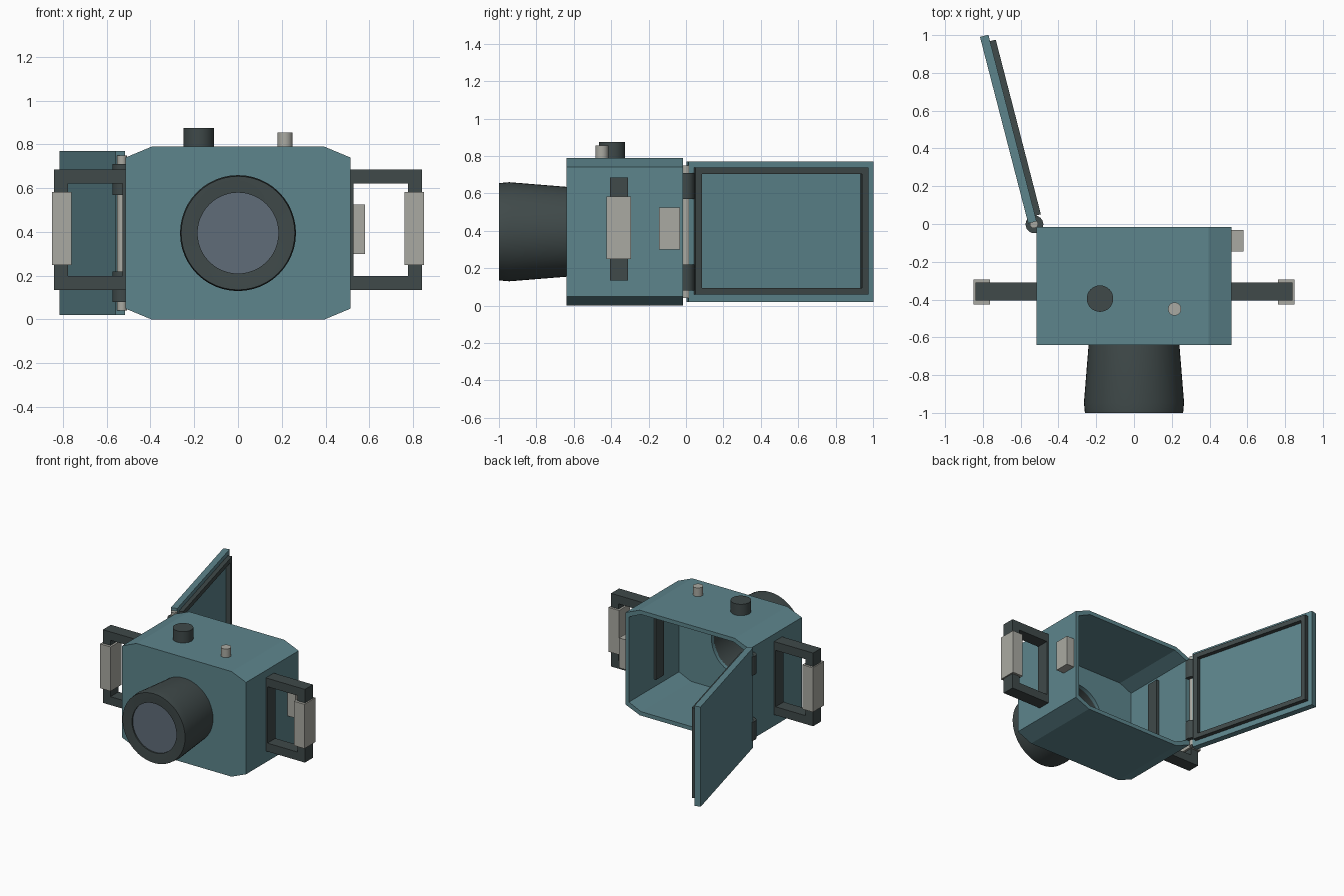
import bpy, bmesh, math
from mathutils import Matrix, Vector

if "Cube" in bpy.data.objects:
    bpy.data.objects.remove(bpy.data.objects["Cube"])


def material(name, rgb):
    m = bpy.data.materials.new(name)
    m.diffuse_color = (*rgb, 1)
    m.use_nodes = True
    m.node_tree.nodes["Principled BSDF"].inputs["Base Color"].default_value = m.diffuse_color
    return m


TEAL = material("teal shell", (0.11, 0.235, 0.265))
DARK = material("dark rubber", (0.05, 0.067, 0.067))
GREY = material("pale grey", (0.40, 0.40, 0.36))
GLASS = material("lens glass", (0.115, 0.15, 0.19))


def finish(name, bm, mat, smooth=False):
    bmesh.ops.recalc_face_normals(bm, faces=bm.faces[:])
    mesh = bpy.data.meshes.new(name)
    bm.to_mesh(mesh)
    bm.free()
    ob = bpy.data.objects.new(name, mesh)
    bpy.context.collection.objects.link(ob)
    mesh.materials.append(mat)
    if smooth:
        bpy.ops.object.select_all(action='DESELECT')
        ob.select_set(True)
        bpy.context.view_layer.objects.active = ob
        bpy.ops.object.shade_smooth_by_angle(angle=math.radians(30))
    return ob


def add_box(bm, lo, hi):
    lo, hi = Vector(lo), Vector(hi)
    m = Matrix.Translation((lo + hi) / 2) @ Matrix.Diagonal((*(hi - lo), 1))
    bmesh.ops.create_cube(bm, size=1, matrix=m)


def box(name, lo, hi, mat):
    bm = bmesh.new()
    add_box(bm, lo, hi)
    return finish(name, bm, mat)


def extrude(name, pts, axis, lo, hi, mat):
    """Prism from a 2D outline; axis 'Y' gives x,z outlines, 'X' gives y,z outlines."""
    bm = bmesh.new()
    put = (lambda a, b, d: (a, d, b)) if axis == 'Y' else (lambda a, b, d: (d, a, b))
    face = bm.faces.new([bm.verts.new(put(a, b, lo)) for a, b in pts])
    new = bmesh.ops.extrude_face_region(bm, geom=[face])["geom"]
    shift = Vector(put(0, 0, hi - lo))
    bmesh.ops.translate(bm, vec=shift, verts=[v for v in new if isinstance(v, bmesh.types.BMVert)])
    return finish(name, bm, mat)


def cylinder(name, x, y, z0, z1, r, mat, n=32):
    bm = bmesh.new()
    bmesh.ops.create_cone(bm, cap_ends=True, segments=n, radius1=r, radius2=r, depth=z1 - z0,
                          matrix=Matrix.Translation((x, y, (z0 + z1) / 2)))
    return finish(name, bm, mat, True)


def frame(name, a0, a1, z0, z1, width, d0, d1, axis, mat):
    """Rectangular ring made of four prisms joined at mitred corners."""
    bm = bmesh.new()
    put = (lambda a, z, d: (a, d, z)) if axis == 'Y' else (lambda a, z, d: (d, a, z))
    rings = []
    for d, w in ((d0, 0), (d1, 0), (d1, width), (d0, width)):
        rings.append([bm.verts.new(put(a, z, d)) for a, z in
                      ((a0 + w, z0 + w), (a1 - w, z0 + w), (a1 - w, z1 - w), (a0 + w, z1 - w))])
    for i in range(4):
        r, s = rings[i], rings[(i + 1) % 4]
        for j in range(4):
            k = (j + 1) % 4
            bm.faces.new((r[j], r[k], s[k], s[j]))
    return finish(name, bm, mat)


def lathe_y(name, profile, zc, mat, n=48, closed=False):
    """Revolve (radius, y) points about a front-to-back axis."""
    bm = bmesh.new()
    rings = [[bm.verts.new((r * math.cos(2 * math.pi * i / n), y, zc + r * math.sin(2 * math.pi * i / n)))
              for i in range(n)] for r, y in profile]
    pairs = list(zip(rings, rings[1:] + rings[:1])) if closed else list(zip(rings, rings[1:]))
    for a, b in pairs:
        for i in range(n):
            k = (i + 1) % n
            bm.faces.new((a[i], a[k], b[k], b[i]))
    if not closed:
        bm.faces.new(rings[0])
        bm.faces.new(rings[-1])
    return finish(name, bm, mat, True)


def octagon(hx, cx, z0, z1, cz):
    return [(-cx, z0), (cx, z0), (hx, z0 + cz), (hx, z1 - cz),
            (cx, z1), (-cx, z1), (-hx, z1 - cz), (-hx, z0 + cz)]


# Hollow housing, open at the back, with a round lens opening
ZC = 0.395
housing = extrude("housing", octagon(0.515, 0.395, 0, 0.79, 0.05), 'Y', -0.64, -0.015, TEAL)
cavity = extrude("cavity_cutter", octagon(0.485, 0.385, 0.03, 0.76, 0.045), 'Y', -0.61, 0.1, TEAL)
opening = lathe_y("lens_hole_cutter", [(0.215, -0.75), (0.215, -0.5)], ZC, TEAL)
for cutter in (cavity, opening):
    mod = housing.modifiers.new(cutter.name, 'BOOLEAN')
    mod.object = cutter
    mod.operation = 'DIFFERENCE'
    mod.solver = 'EXACT'
    cutter.hide_render = True
    cutter.hide_set(True)

# Lens barrel and glass
lathe_y("lens_barrel", [(0.24, -0.635), (0.265, -0.945), (0.26, -1.0), (0.25, -1.0),
                        (0.185, -0.995), (0.185, -0.96), (0.215, -0.94), (0.215, -0.635)],
        ZC, DARK, closed=True)
lathe_y("lens_glass", [(0.187, -0.985), (0.187, -0.965)], ZC, GLASS)

# Top controls
cylinder("control_knob", -0.18, -0.395, 0.78, 0.875, 0.07, DARK)
cylinder("shutter_button", 0.215, -0.45, 0.78, 0.855, 0.035, GREY)

# Side handles with grips
for side, s in (("left", -1), ("right", 1)):
    a, b = sorted((s * 0.465, s * 0.84))
    frame(side + "_handle", a, b, 0.135, 0.685, 0.063, -0.405, -0.31, 'Y', DARK)
    a, b = sorted((s * 0.762, s * 0.85))
    box(side + "_grip", (a, -0.425, 0.25), (b, -0.293, 0.583), GREY)

# Door latch
box("latch", (0.505, -0.145, 0.30), (0.58, -0.033, 0.525), GREY)

# Open rear door: built along +y, then swung out about the hinge side
swing = Matrix.Translation((-0.56, 0.003, 0)) @ Matrix.Rotation(math.radians(14.5), 4, 'Z')
door = box("rear_door", (0, 0, 0.02), (0.046, 1.02, 0.77), TEAL)
gasket = frame("door_gasket", 0.03, 0.985, 0.06, 0.738, 0.035, 0.04, 0.077, 'X', DARK)
for ob in (door, gasket):
    ob.matrix_world = swing

# Hinge pin and knuckles
cylinder("hinge_pin", -0.53, 0, 0.04, 0.75, 0.022, GREY, 16)
for label, z in (("lower", 0.08), ("upper", 0.57)):
    cylinder(label + "_hinge_knuckle", -0.527, -0.002, z, z + 0.14, 0.047, DARK, 24)
